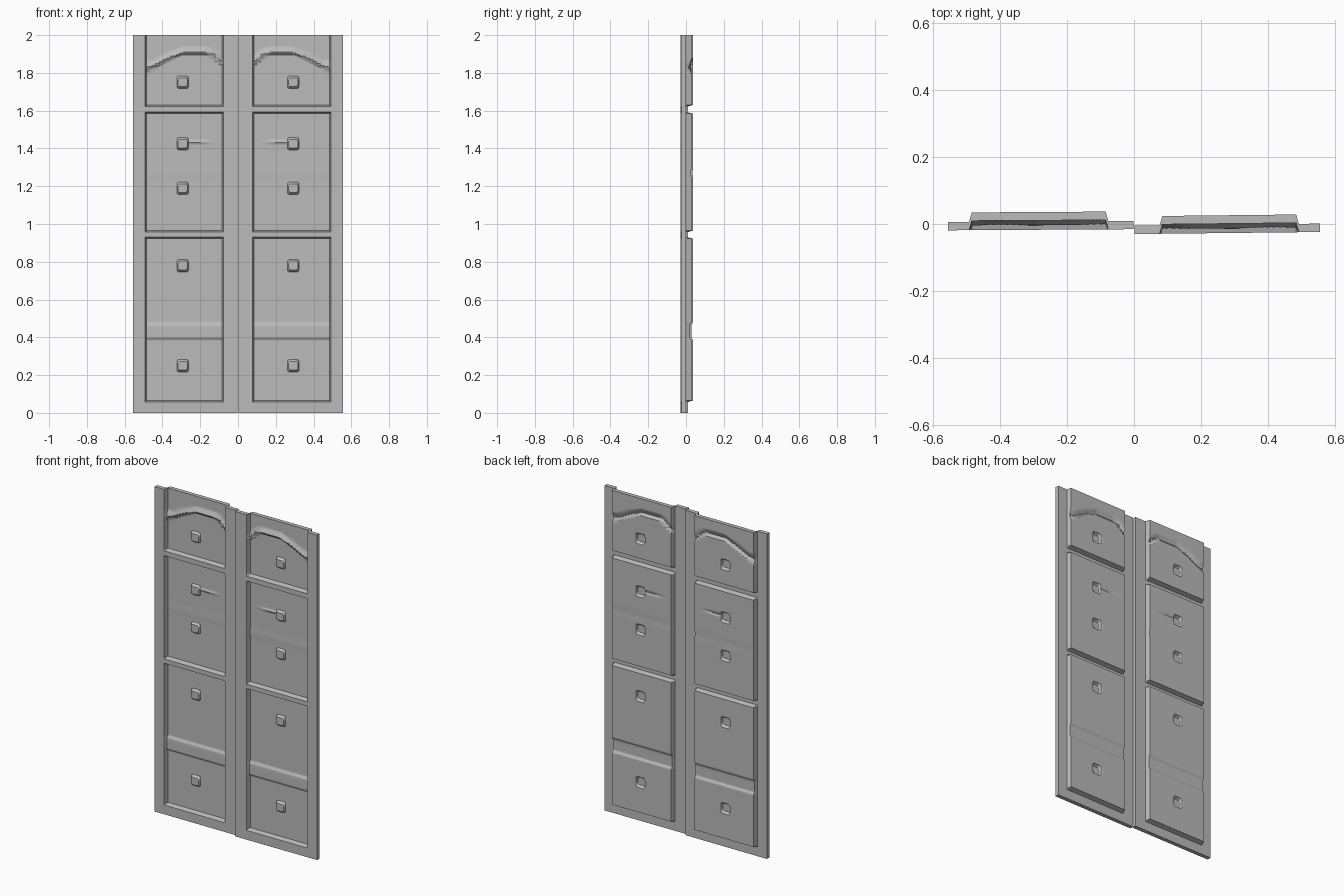
import bpy, bmesh, math

if "Cube" in bpy.data.objects:
    bpy.data.objects.remove(bpy.data.objects["Cube"])

grey = bpy.data.materials.new("plain grey")
grey.use_nodes = True
GREY = (0.5, 0.5, 0.5, 1)
grey.diffuse_color = GREY
grey.node_tree.nodes["Principled BSDF"].inputs["Base Color"].default_value = GREY

WIDTH, HEIGHT, THICK = 0.555, 2.0, 0.025
DEPTH, WALL = 0.028, 0.008
INNER, OUTER = 0.075, 0.492                      # panel sides, from the centre line
PANELS = [(0.057, 0.93), (0.957, 1.592), (1.622, 2.1)]
KNOB_U, KNOB_Z = 0.292, [0.25, 0.78, 1.19, 1.425, 1.75]
ARCH = [(0.07, 1.84), (0.12, 1.885), (0.15, 1.908), (0.29, 1.908),
        (0.36, 1.88), (0.44, 1.84), (0.5, 1.822)]


def ramp(value, low, high):
    t = min(1, max(0, (value - low) / (high - low)))
    return t * t * (3 - 2 * t)


def arch_height(u):
    for (u0, z0), (u1, z1) in zip(ARCH, ARCH[1:]):
        if u <= u1:
            return z0 + (z1 - z0) * (u - u0) / (u1 - u0)
    return ARCH[-1][1]


def pressing(u, z):
    """How far the pressed sheet is pushed towards the back."""
    inside = max(min(u - INNER, OUTER - u, z - low, high - z) for low, high in PANELS)
    if inside <= 0:
        return 0
    relief = 0
    # rounded square studs
    for kz in KNOB_Z:
        r = (abs((u - KNOB_U) / 0.031) ** 4 + abs((z - kz) / 0.033) ** 4) ** 0.25
        relief = max(relief, 0.016 * (1 - ramp(r, 0.76, 1.02)))
    # draped arch fold, flaring at its outer end
    if z > PANELS[2][0]:
        d = z - arch_height(u)
        reach = (0.03 if d > 0 else 0.012) + 0.02 * ramp(u, 0.46, OUTER)
        relief = max(relief, 0.015 * max(0, 1 - abs(d) / reach))
    # broad band across the lower panel
    relief = max(relief, 0.009 * ramp(z, 0.385, 0.4) * ramp(-z, -0.482, -0.462))
    # short crease beside the upper stud and a faint fold below it
    crease = max(0, 1 - abs(z - 1.434) / 0.012) * ramp(u, 0.12, 0.2) * ramp(-u, -0.31, -0.27)
    fold = max(0, 1 - abs(z - 1.27) / 0.03)
    relief = max(relief, 0.006 * crease, 0.002 * fold)
    return ramp(inside, 0, WALL) * (DEPTH - relief)


def grid_lines(end, step, edges, fine_spans):
    """Coarse lines, exact wall edges and fine lines where there is detail."""
    values = [end * i / round(end / step) for i in range(round(end / step) + 1)]
    for low, high in fine_spans:
        values = [v for v in values if not low < v < high]
        count = round((high - low) / 0.005)
        values += [low + (high - low) * i / count for i in range(count + 1)]
    values = [v for v in values if min(abs(v - e) for e in edges) > 0.002]
    return sorted(set(round(v, 5) for v in values + edges))


wall_u = [0, INNER, INNER + WALL, OUTER - WALL, OUTER, WIDTH]
wall_z = [0, HEIGHT]
for low, high in PANELS:
    wall_z += [v for v in (low, low + WALL, high - WALL, high) if v < HEIGHT]
us = grid_lines(WIDTH, 0.02, wall_u, [(KNOB_U - 0.035, KNOB_U + 0.035)])
zs = grid_lines(HEIGHT, 0.02, wall_z,
                [(k - 0.038, k + 0.038) for k in KNOB_Z]
                + [(1.8, 1.945), (0.38, 0.405), (0.46, 0.49)])


def build_door(name, side, offset, slope):
    bm = bmesh.new()
    rows = []
    for z in zs:
        row = []
        for u in us:
            x = side * (u + 0.002 * (1 - u / WIDTH))
            row.append(bm.verts.new((x, offset + slope * x + pressing(u, z), z)))
        rows.append(row)
    for a, b in zip(rows, rows[1:]):
        for i in range(len(us) - 1):
            bm.faces.new((a[i], a[i + 1], b[i + 1], b[i]))
    # give the sheet its thickness
    result = bmesh.ops.extrude_face_region(bm, geom=bm.faces[:], use_keep_orig=True)
    verts = [g for g in result["geom"] if isinstance(g, bmesh.types.BMVert)]
    bmesh.ops.translate(bm, verts=verts, vec=(0, THICK, 0))
    bmesh.ops.recalc_face_normals(bm, faces=bm.faces[:])
    mesh = bpy.data.meshes.new(name)
    bm.to_mesh(mesh)
    bm.free()
    mesh.materials.append(grey)
    door = bpy.data.objects.new(name, mesh)
    bpy.context.collection.objects.link(door)
    bpy.ops.object.select_all(action="DESELECT")
    door.select_set(True)
    bpy.context.view_layer.objects.active = door
    bpy.ops.object.shade_smooth_by_angle(angle=math.radians(30))


build_door("right_door", -1, -0.0155, 0.006)
build_door("left_door", 1, -0.03, 0.011)
